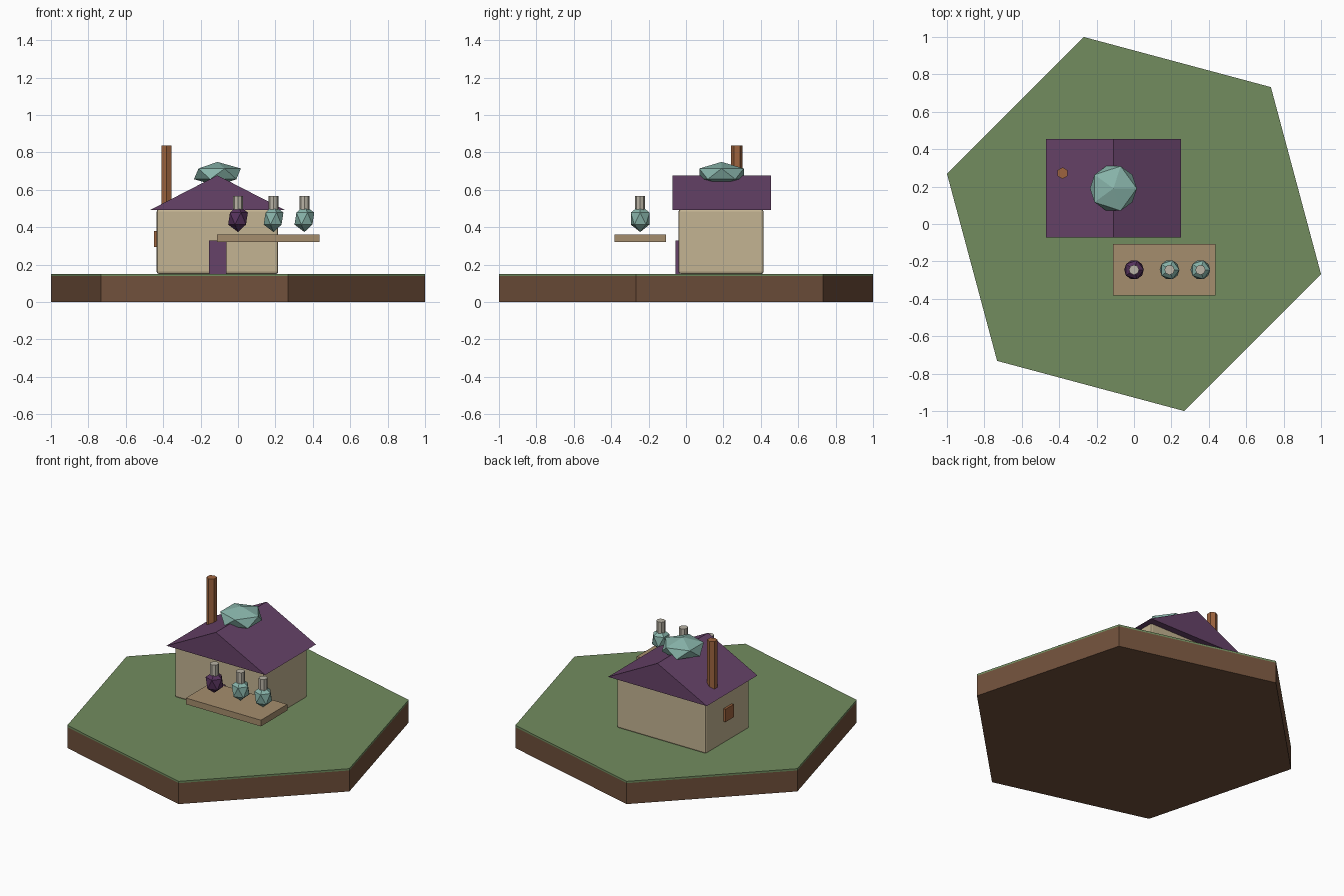
import bpy, math

if "Cube" in bpy.data.objects:
    bpy.data.objects.remove(bpy.data.objects["Cube"])


def mat(name, rgb):
    m = bpy.data.materials.new(name)
    lin = [((c / 255 + 0.055) / 1.055) ** 2.4 for c in rgb]
    m.diffuse_color = (*lin, 1)
    m.use_nodes = True
    m.node_tree.nodes["Principled BSDF"].inputs["Base Color"].default_value = m.diffuse_color
    return m


GRASS = mat("grass green", (114, 140, 95))
SOIL = mat("soil brown", (112, 80, 59))
WALL = mat("plaster cream", (196, 180, 146))
PURPLE = mat("roof purple", (102, 66, 104))
COPPER = mat("copper brown", (158, 100, 62))
TEAL = mat("crystal teal", (136, 180, 170))
WOOD = mat("counter wood", (165, 141, 109))
CORK = mat("neck grey", (186, 180, 166))
DARK = mat("potion purple", (86, 50, 92))


def finish(name, m):
    ob = bpy.context.object
    ob.name = name
    ob.data.materials.append(m)
    return ob


def box(name, x0, x1, y0, y1, z0, z1, m, bevel=0):
    bpy.ops.mesh.primitive_cube_add(size=1, location=((x0 + x1) / 2, (y0 + y1) / 2, (z0 + z1) / 2))
    ob = finish(name, m)
    ob.scale = (x1 - x0, y1 - y0, z1 - z0)
    bpy.ops.object.transform_apply(location=False, rotation=False, scale=True)
    if bevel:
        mod = ob.modifiers.new("bevel", "BEVEL")
        mod.width, mod.segments = bevel, 2
    return ob


def prism(name, sides, r, x, y, z0, z1, m, turn=0):
    bpy.ops.mesh.primitive_cylinder_add(vertices=sides, radius=r, depth=z1 - z0,
                                        location=(x, y, (z0 + z1) / 2), rotation=(0, 0, turn))
    return finish(name, m)


def gem(name, x, y, z, r, rz, m):
    bpy.ops.mesh.primitive_ico_sphere_add(subdivisions=1, radius=1, location=(x, y, z))
    ob = finish(name, m)
    ob.scale = (r, r, rz)
    return ob


# Hexagonal ground with a thin grass cap
prism("soil_base", 6, 1.035, 0, 0, 0, 0.138, SOIL, math.radians(15))
prism("grass_top", 6, 1.035, 0, 0, 0.138, 0.15, GRASS, math.radians(15))

# Hut walls, door, window
box("hut_walls", -0.435, 0.215, -0.04, 0.415, 0.15, 0.495, WALL, 0.012)
box("door", -0.155, -0.062, -0.055, -0.035, 0.15, 0.33, PURPLE)
box("side_window", -0.45, -0.43, 0.145, 0.23, 0.295, 0.38, COPPER)

# Gable roof: triangle profile extruded along y
tri = [(-0.47, 0.492), (0.25, 0.492), (-0.11, 0.677)]
verts = [(x, y, z) for y in (-0.073, 0.455) for x, z in tri]
faces = [(0, 1, 2), (5, 4, 3), (0, 3, 4, 1), (1, 4, 5, 2), (2, 5, 3, 0)]
me = bpy.data.meshes.new("roof")
me.from_pydata(verts, [], faces)
me.materials.append(PURPLE)
bpy.context.collection.objects.link(bpy.data.objects.new("roof", me))

# Chimney and ridge crystal
prism("chimney", 6, 0.031, -0.382, 0.272, 0.5, 0.836, COPPER)
gem("ridge_crystal", -0.11, 0.19, 0.685, 0.14, 0.064, TEAL)

# Counter with three bottles
box("counter", -0.112, 0.435, -0.383, -0.108, 0.321, 0.362, WOOD)
for i, (x, m) in enumerate([(0, DARK), (0.19, TEAL), (0.355, TEAL)]):
    gem(f"bottle_body_{i + 1}", x, -0.245, 0.446, 0.059, 0.072, m)
    prism(f"bottle_neck_{i + 1}", 8, 0.027, x, -0.245, 0.485, 0.568, CORK)
